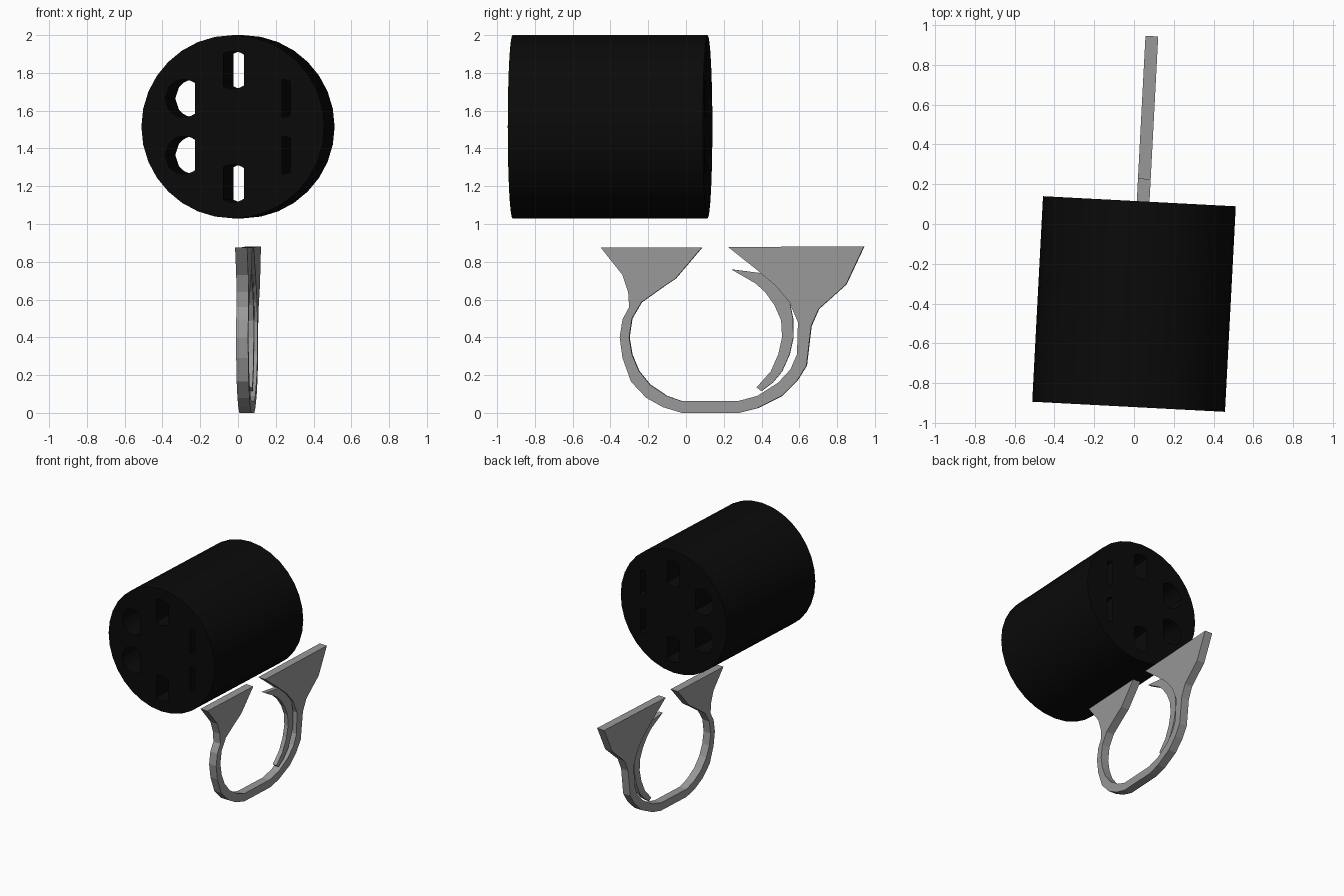
import bpy, bmesh, math
from mathutils import Matrix

if "Cube" in bpy.data.objects:
    bpy.data.objects.remove(bpy.data.objects["Cube"])

YAW = -math.atan(0.0525)          # whole assembly is turned slightly about z


def material(name, rgb):
    m = bpy.data.materials.new(name)
    m.diffuse_color = (*rgb, 1)
    m.use_nodes = True
    m.node_tree.nodes["Principled BSDF"].inputs["Base Color"].default_value = m.diffuse_color
    return m


black = material("black", (0.003, 0.003, 0.003))
grey = material("grey", (0.32, 0.32, 0.32))


def extrude(name, pts, matrix, depth, mat):
    """Prism from a 2D outline, centred on its plane and extruded along local z."""
    bm = bmesh.new()
    face = bm.faces.new([bm.verts.new((a, b, -depth / 2)) for a, b in pts])
    res = bmesh.ops.extrude_face_region(bm, geom=[face])
    bmesh.ops.translate(bm, vec=(0, 0, depth),
                        verts=[v for v in res["geom"] if isinstance(v, bmesh.types.BMVert)])
    bmesh.ops.recalc_face_normals(bm, faces=bm.faces)
    bm.transform(matrix)
    me = bpy.data.meshes.new(name)
    bm.to_mesh(me)
    bm.free()
    me.materials.append(mat)
    ob = bpy.data.objects.new(name, me)
    bpy.context.collection.objects.link(ob)
    return ob


# Drum: outline in (x, z), axis along y
turn = Matrix.Rotation(YAW, 4, 'Z')
drum_frame = Matrix.Translation((0, -0.402, 1.515)) @ turn @ Matrix.Rotation(math.pi / 2, 4, 'X')
circle = lambda r, n: [(r * math.cos(math.tau * i / n), r * math.sin(math.tau * i / n)) for i in range(n)]
drum = extrude("drum", circle(0.485, 32), drum_frame, 1.034, black)

# Six bores in a ring, narrowing from left to right
for i in range(6):
    a = math.radians(30 + 60 * i)
    cx, cz = 0.3 * math.cos(a), 0.3 * math.sin(a)
    if cx < -0.1:
        lo, hi = -0.1, 0.06
    elif cx < 0.1:
        lo, hi = -0.05, 0.06
    else:
        lo, hi = 0.0, 0.045
    xs = [lo + (hi - lo) * k / 8 for k in range(9)]
    half = [(x, math.sqrt(max(0.01 - x * x, 0))) for x in xs]
    outline = half + [(x, -z) for x, z in reversed(half) if z > 1e-4]
    cutter = extrude("bore_cutter", [(cx + x, cz + z) for x, z in outline], drum_frame, 1.3, black)
    cutter.hide_render = True
    cutter.hide_set(True)
    mod = drum.modifiers.new("bore", 'BOOLEAN')
    mod.operation, mod.object, mod.solver = 'DIFFERENCE', cutter, 'EXACT'

# Apply the bores and discard the cutters
dg = bpy.context.evaluated_depsgraph_get()
cut = bpy.data.meshes.new_from_object(drum.evaluated_get(dg))
drum.modifiers.clear()
drum.data = cut
for ob in [o for o in bpy.data.objects if o.name.startswith("bore_cutter")]:
    bpy.data.objects.remove(ob)

bpy.context.view_layer.objects.active = drum
drum.select_set(True)
bpy.ops.object.shade_smooth_by_angle(angle=math.radians(30))

# Flat parts: outlines in (y, z), thickness along x
plate_frame = (Matrix.Translation((0.04, 0, 0)) @ turn
               @ Matrix(((0, 0, 1, 0), (1, 0, 0, 0), (0, 1, 0, 0), (0, 0, 0, 1))))

# Guard loop with two flared mounting ends
guard = [(-0.45, 0.875), (0.085, 0.875), (-0.055, 0.71), (-0.13, 0.66), (-0.235, 0.585),
         (-0.285, 0.50), (-0.30, 0.40), (-0.285, 0.31), (-0.25, 0.225), (-0.19, 0.15),
         (-0.10, 0.09), (-0.02, 0.062), (0.275, 0.062), (0.38, 0.09), (0.49, 0.16),
         (0.555, 0.23), (0.59, 0.31), (0.595, 0.48), (0.55, 0.585), (0.48, 0.67), (0.38, 0.755),
         (0.225, 0.878), (0.945, 0.882), (0.85, 0.68), (0.705, 0.55), (0.665, 0.46),
         (0.64, 0.25), (0.59, 0.17), (0.51, 0.09), (0.38, 0.025), (0.28, 0.0),
         (-0.02, 0.0), (-0.12, 0.03), (-0.21, 0.08), (-0.29, 0.165), (-0.335, 0.29),
         (-0.35, 0.40), (-0.335, 0.495), (-0.30, 0.56), (-0.305, 0.64), (-0.335, 0.73)]
extrude("guard", guard, plate_frame, 0.064, grey)

# Curved trigger, thinner than the guard
trigger = [(0.24, 0.76), (0.40, 0.74), (0.48, 0.68), (0.55, 0.585), (0.568, 0.50), (0.57, 0.40),
           (0.55, 0.31), (0.51, 0.22), (0.46, 0.16), (0.40, 0.115), (0.375, 0.135), (0.45, 0.22),
           (0.49, 0.31), (0.51, 0.40), (0.505, 0.49), (0.47, 0.57), (0.42, 0.64), (0.37, 0.685)]
extrude("trigger", trigger, plate_frame, 0.034, grey)
